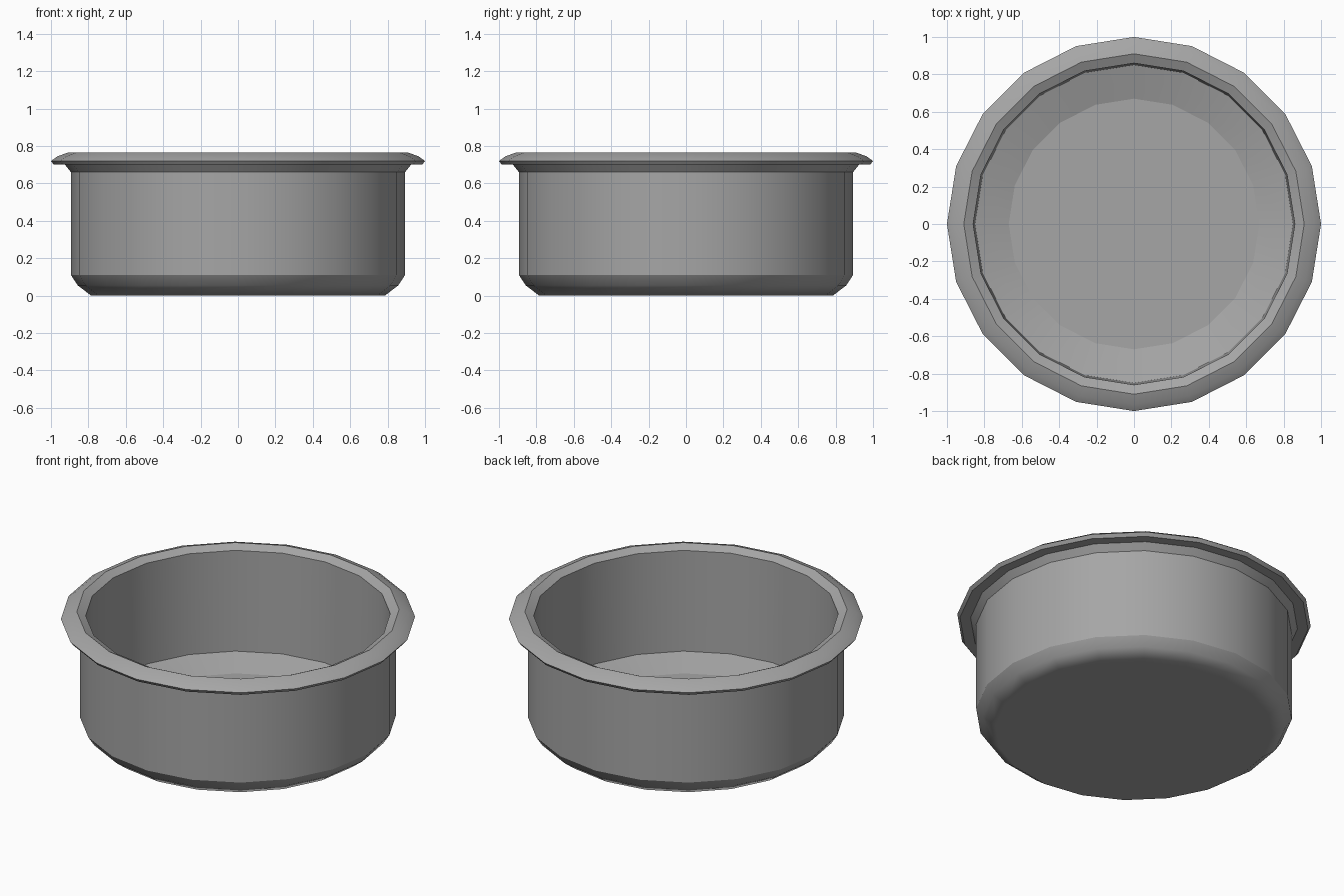
import bpy, bmesh, math

if "Cube" in bpy.data.objects:
    bpy.data.objects.remove(bpy.data.objects["Cube"])

SIDES = 20

# grey metal
metal = bpy.data.materials.new("grey_metal")
metal.diffuse_color = (0.38, 0.38, 0.38, 1)
metal.use_nodes = True
metal.node_tree.nodes["Principled BSDF"].inputs["Base Color"].default_value = metal.diffuse_color

# bowl cross-section: radius, height, crisp edge
profile = [
    (0.785, 0.0, False), (0.857, 0.055, False), (0.893, 0.11, True),  # rounded base
    (0.893, 0.66, True), (0.925, 0.70, True),                         # outer wall, collar
    (0.985, 0.70, True), (1.0, 0.72, True),                           # rim lip
    (0.965, 0.745, False), (0.91, 0.765, True), (0.86, 0.74, True),   # rolled rim
    (0.85, 0.117, True), (0.67, 0.062, True),                         # inner wall, floor slope
]

bm = bmesh.new()
rings = []
for r, z, _ in profile:
    rings.append([bm.verts.new((r * math.cos(a), r * math.sin(a), z))
                  for a in (2 * math.pi * i / SIDES for i in range(SIDES))])

# walls between neighbouring rings
for low, high in zip(rings, rings[1:]):
    for i in range(SIDES):
        j = (i + 1) % SIDES
        bm.faces.new((low[i], low[j], high[j], high[i]))

# underside and inner floor
bm.faces.new(rings[0][::-1])
bm.faces.new(rings[-1])

for f in bm.faces:
    f.smooth = True
for ring, (_, _, crisp) in zip(rings, profile):
    for i in range(SIDES):
        bm.edges.get((ring[i], ring[(i + 1) % SIDES])).smooth = not crisp

bm.normal_update()
mesh = bpy.data.meshes.new("bowl")
bm.to_mesh(mesh)
bm.free()
mesh.materials.append(metal)
bowl = bpy.data.objects.new("bowl", mesh)
bpy.context.collection.objects.link(bowl)

# keep the flat floor and base evenly shaded
weighted = bowl.modifiers.new("even_shading", 'WEIGHTED_NORMAL')
weighted.keep_sharp = True
